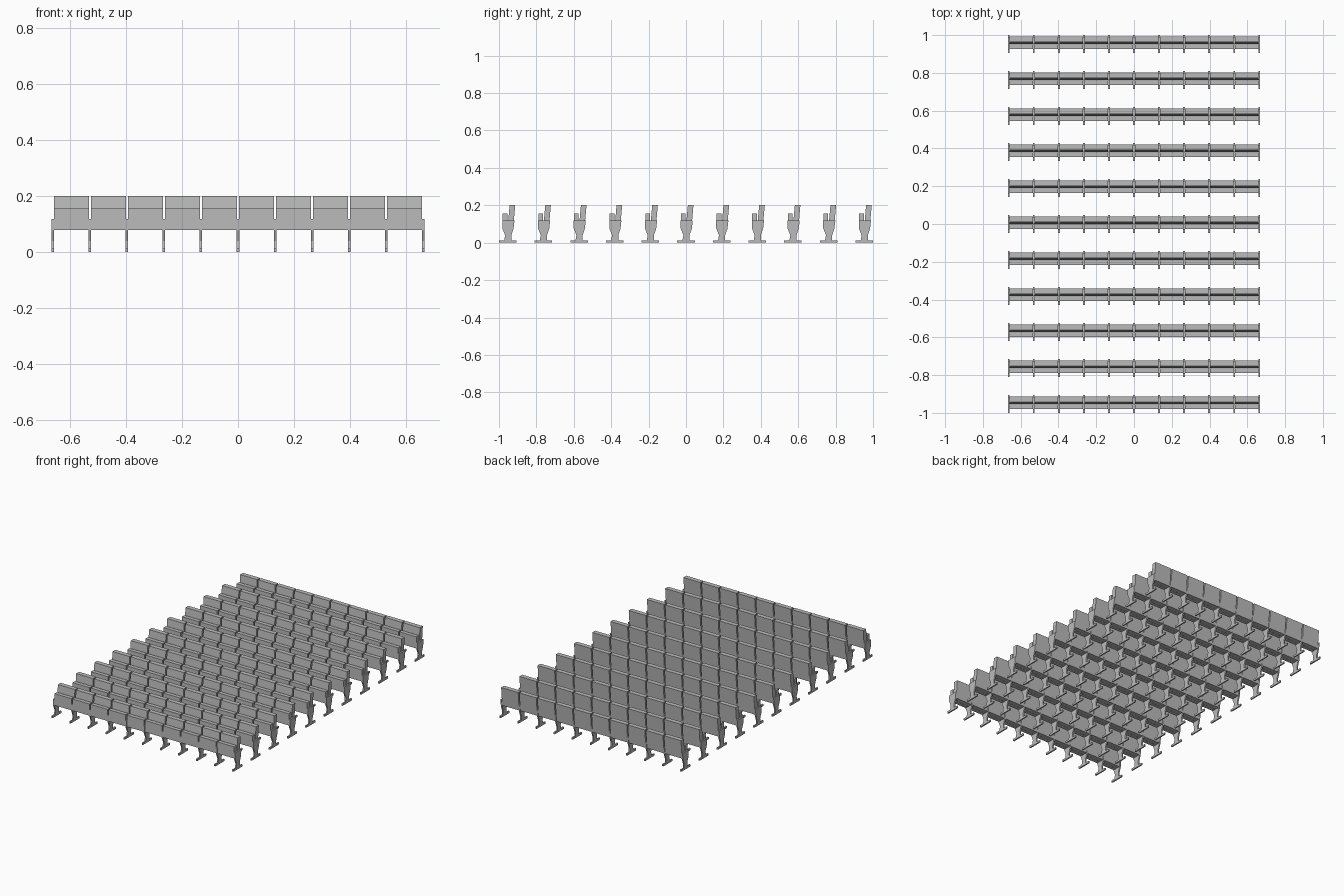
import bpy
import bmesh

cube = bpy.data.objects.get("Cube")
if cube:
    bpy.data.objects.remove(cube, do_unlink=True)

ROWS, SEATS = 11, 10
PITCH_X, PITCH_Y = 0.1325, 0.1906
DEPTH = 2 - PITCH_Y * (ROWS - 1)

grey = bpy.data.materials.new("seat grey")
grey.use_nodes = True
colour = (0.5, 0.5, 0.5, 1)
grey.diffuse_color = colour
grey.node_tree.nodes["Principled BSDF"].inputs["Base Color"].default_value = colour


def extrude_side(bm, profile, x, width):
    """Extrude a (y, z) side profile symmetrically about x."""
    ends = [[bm.verts.new((x + s * width / 2, y, z)) for y, z in profile] for s in (-1, 1)]
    bm.faces.new(ends[0])
    bm.faces.new(ends[1][::-1])
    n = len(profile)
    for i in range(n):
        j = (i + 1) % n
        bm.faces.new((ends[0][i], ends[1][i], ends[1][j], ends[0][j]))


def row_part(name, profile, xs, width):
    """Repeat a profile along one row, then array the row front to back."""
    bm = bmesh.new()
    for x in xs:
        extrude_side(bm, profile, x, width)
    bmesh.ops.recalc_face_normals(bm, faces=bm.faces)
    mesh = bpy.data.meshes.new(name)
    bm.to_mesh(mesh)
    bm.free()
    mesh.materials.append(grey)
    obj = bpy.data.objects.new(name, mesh)
    obj.location.y = -1
    bpy.context.collection.objects.link(obj)
    rows = obj.modifiers.new("rows", "ARRAY")
    rows.count = ROWS
    rows.use_relative_offset = False
    rows.use_constant_offset = True
    rows.constant_offset_displace = (0, PITCH_Y, 0)


leg_xs = [(i - SEATS / 2) * PITCH_X for i in range(SEATS + 1)]
seat_xs = [x + PITCH_X / 2 for x in leg_xs[:-1]]

# Floor plates and the tapered side supports with flat armrests
row_part("foot_plate", [(0, 0), (DEPTH, 0), (DEPTH, 0.013), (0, 0.013)], leg_xs, 0.009)
row_part("side_support", [(0.028, 0.013), (0.066, 0.013), (0.066, 0.04), (0.078, 0.075),
                          (0.083, 0.118), (0.018, 0.118), (0.018, 0.077), (0.033, 0.04)],
         leg_xs, 0.009)

# Folded seats and leaning backrests
row_part("folded_seat", [(0.02, 0.078), (0.045, 0.078), (0.045, 0.155), (0.02, 0.155)],
         seat_xs, 0.1245)
row_part("backrest", [(0.046, 0.078), (0.076, 0.078), (0.087, 0.201), (0.057, 0.201)],
         seat_xs, 0.1245)
